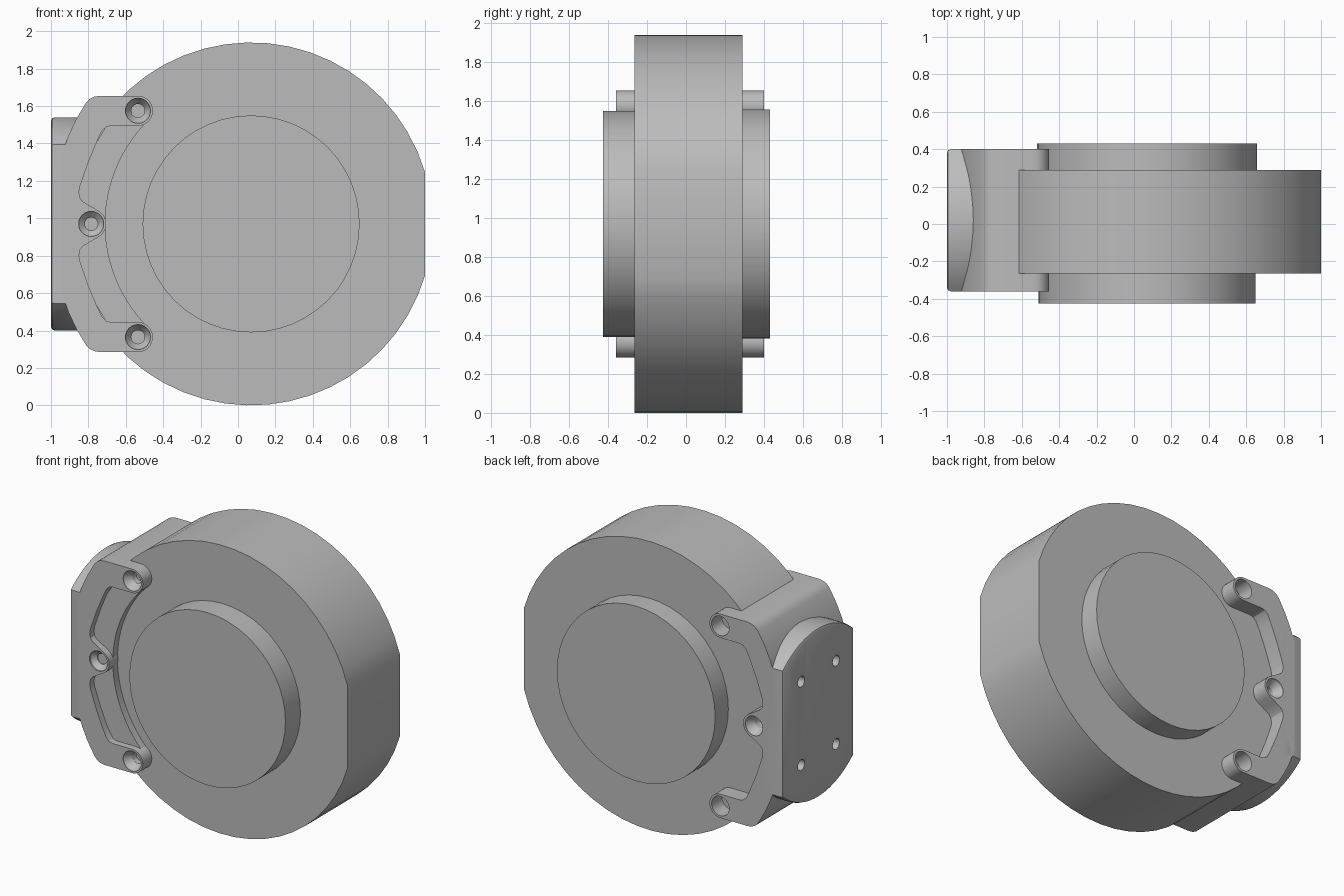
import bpy
import bmesh
from math import acos, asin, cos, sin, pi, radians

if "Cube" in bpy.data.objects:
    bpy.data.objects.remove(bpy.data.objects["Cube"], do_unlink=True)

grey = bpy.data.materials.new("mid grey")
grey.use_nodes = True
grey.diffuse_color = (0.5, 0.5, 0.5, 1)
grey.node_tree.nodes["Principled BSDF"].inputs["Base Color"].default_value = (0.5, 0.5, 0.5, 1)

CX, CZ = 0.07, 0.97      # drum axis
FRONT, BACK = -0.36, 0.40  # bracket faces
MID_Y = (FRONT + BACK) / 2


def arc(cx, cy, r, a0, a1, n):
    """Points along a circular arc, both ends included."""
    return [(cx + r * cos(a0 + (a1 - a0) * i / n),
             cy + r * sin(a0 + (a1 - a0) * i / n)) for i in range(n + 1)]


def circle(cx, cy, r, n):
    return arc(cx, cy, r, 0, 2 * pi, n)[:-1]


def loft(name, rings):
    """Solid skinned through rings of 3D points, capped at both ends."""
    bm = bmesh.new()
    loops = [[bm.verts.new(p) for p in ring] for ring in rings]
    bm.faces.new(loops[0])
    bm.faces.new(loops[-1])
    for a, b in zip(loops, loops[1:]):
        for i in range(len(a)):
            bm.faces.new((a[i - 1], a[i], b[i], b[i - 1]))
    bmesh.ops.recalc_face_normals(bm, faces=bm.faces)
    mesh = bpy.data.meshes.new(name)
    bm.to_mesh(mesh)
    bm.free()
    mesh.materials.append(grey)
    obj = bpy.data.objects.new(name, mesh)
    bpy.context.collection.objects.link(obj)
    return obj


def slab(name, outline, y0, y1):
    """Extrude an (x, z) outline along y."""
    return loft(name, [[(x, y, z) for x, z in outline] for y in (y0, y1)])


def activate(obj):
    bpy.ops.object.select_all(action='DESELECT')
    obj.select_set(True)
    bpy.context.view_layer.objects.active = obj


def cut(obj, cutter):
    cutter.hide_render = True
    mod = obj.modifiers.new("cut", 'BOOLEAN')
    mod.operation = 'DIFFERENCE'
    mod.solver = 'EXACT'
    mod.object = cutter
    activate(obj)
    bpy.ops.object.modifier_apply(modifier=mod.name)
    bpy.data.objects.remove(cutter, do_unlink=True)


def mirrored(upper):
    """Append the lower half of an outline, mirrored about the drum axis."""
    return upper + [(x, 2 * CZ - z) for x, z in reversed(upper)
                    if abs(z - CZ) > 1e-5]


# Main drum with one flat side
R = 0.97
flat = acos((1 - CX) / R)
drum = slab("drum", arc(CX, CZ, R, flat, 2 * pi - flat, 48), -0.265, 0.29)

# Raised round hubs
front_hub = slab("front_hub", circle(CX, CZ, 0.58, 48), -0.425, -0.2)
back_hub = slab("back_hub", circle(CX, CZ, 0.588, 48), 0.2, 0.43)

# C-shaped bracket with three screw bosses
corner, middle = (-0.535, 1.575), (-0.785, CZ)
upper = [(-0.94, 1.35), (-0.905, 1.445), (-0.865, 1.53), (-0.815, 1.615),
         (-0.795, 1.637), (-0.77, 1.65), (-0.74, 1.655)]
upper += arc(*corner, 0.08, pi / 2, -pi / 2, 16)
upper += [(-0.68, 1.495), (-0.705, 1.488), (-0.725, 1.47), (-0.75, 1.42),
          (-0.80, 1.30), (-0.845, 1.17), (-0.85, 1.14), (-0.845, 1.11),
          (-0.83, 1.09), (-0.79, 1.066)]
upper += arc(*middle, 0.08, radians(60), 0, 6)
bracket = slab("bracket", mirrored(upper), FRONT, BACK)

# Shallow ledge inside the bracket, stepped above the drum face
ledge_top = asin((1.50 - CZ) / 0.78)
ledge_arc = arc(CX, CZ, 0.78, pi - ledge_top, pi + ledge_top, 24)
ledge = slab("ledge", ledge_arc + [(-0.70, 0.44), (-0.88, 0.74),
                                   (-0.88, 1.20), (-0.70, 1.50)], -0.315, 0.2)

# Countersunk screw holes
CORNER_HOLE = [(-0.4, 0.067), (-0.35, 0.067), (-0.305, 0.036),
               (0.25, 0.036), (0.255, 0.065), (0.45, 0.065)]
MIDDLE_HOLE = [(-0.4, 0.067), (-0.35, 0.067), (-0.32, 0.036),
               (0.34, 0.036), (0.39, 0.065), (0.45, 0.065)]
for (x, z), steps in ((corner, CORNER_HOLE), (middle, MIDDLE_HOLE),
                      ((corner[0], 2 * CZ - corner[1]), CORNER_HOLE)):
    cut(bracket, loft("hole_cutter", [[(px, y, pz) for px, pz in circle(x, z, r, 24)]
                                      for y, r in steps]))

# Mounting pad: a disc trimmed on two sides, with a chamfered outer edge
half = (BACK - FRONT) / 2


def pad_ring(x, inset):
    r = 0.57 - inset
    a = acos((half - inset) / r)
    pts = arc(MID_Y, CZ, r, a, pi - a, 20) + arc(MID_Y, CZ, r, pi + a, 2 * pi - a, 20)
    return [(x, y, z) for y, z in pts]


pad = loft("mounting_pad", [pad_ring(-1.0, 0.02), pad_ring(-0.994, 0.006),
                            pad_ring(-0.98, 0), pad_ring(-0.85, 0)])
for sy in (-1, 1):
    for sz in (-1, 1):
        ring = circle(MID_Y + sy * 0.185, CZ + sz * 0.28, 0.036, 20)
        cut(pad, loft("pad_hole_cutter", [[(x, y, z) for y, z in ring]
                                          for x in (-1.1, -0.9)]))

# Smooth the curved walls, keep edges sharp
for obj in (drum, front_hub, back_hub, bracket, ledge, pad):
    activate(obj)
    bpy.ops.object.shade_smooth_by_angle(angle=radians(25))
